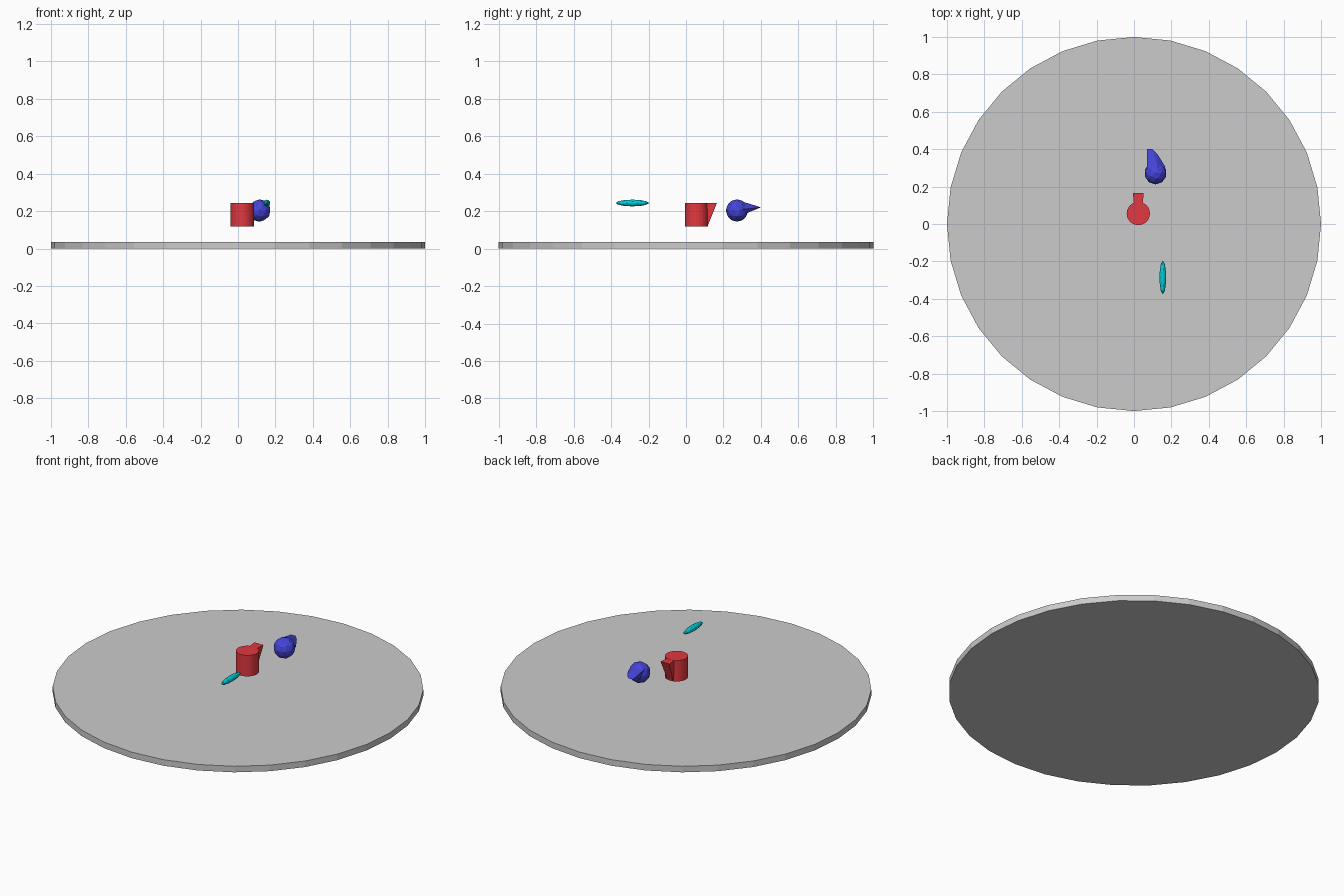
import bpy, bmesh
from mathutils import Vector

if "Cube" in bpy.data.objects:
    bpy.data.objects.remove(bpy.data.objects["Cube"])


def colour(obj, name, rgb):
    mat = bpy.data.materials.new(name)
    mat.diffuse_color = (*rgb, 1)
    mat.use_nodes = True
    mat.node_tree.nodes["Principled BSDF"].inputs["Base Color"].default_value = mat.diffuse_color
    obj.data.materials.append(mat)


def cylinder(name, centre, radius, depth, sides=32):
    bpy.ops.mesh.primitive_cylinder_add(vertices=sides, radius=radius, depth=depth, location=centre)
    obj = bpy.context.object
    obj.name = name
    return obj


def ellipsoid(name, centre, radii):
    bpy.ops.mesh.primitive_ico_sphere_add(subdivisions=2, radius=1, location=centre)
    obj = bpy.context.object
    obj.name = name
    obj.scale = radii
    return obj


def hull(name, points):
    bm = bmesh.new()
    for p in points:
        bm.verts.new(Vector(p))
    bmesh.ops.convex_hull(bm, input=bm.verts[:])
    bmesh.ops.recalc_face_normals(bm, faces=bm.faces[:])
    mesh = bpy.data.meshes.new(name)
    bm.to_mesh(mesh)
    bm.free()
    obj = bpy.data.objects.new(name, mesh)
    bpy.context.collection.objects.link(obj)
    return obj


RED, BLUE, TEAL = (0.75, 0.04, 0.05), (0.06, 0.06, 0.7), (0.0, 0.6, 0.65)

# Base disc
cylinder("base_disc", (0, 0, 0.018), 1.0, 0.036)

# Red jug with tapered spout
jug = cylinder("red_jug", (0.023, 0.056, 0.181), 0.062, 0.125)
spout = hull("red_spout", [
    (0.023 + s * w, y, z) for s in (-1, 1) for w, y, z in
    ((0.022, 0.09, 0.243), (0.029, 0.165, 0.243), (0.018, 0.08, 0.119), (0.019, 0.115, 0.119))])
for o in (jug, spout):
    colour(o, "red", RED)

# Blue ball with flattened wedge
ball = ellipsoid("blue_ball", (0.115, 0.272, 0.203), (0.06, 0.06, 0.06))
wedge = hull("blue_wedge", [
    (0.07, 0.40, 0.22), (0.098, 0.40, 0.22), (0.124, 0.376, 0.217),
    (0.07, 0.28, 0.24), (0.13, 0.28, 0.257), (0.168, 0.305, 0.21),
    (0.08, 0.315, 0.19), (0.145, 0.315, 0.185)])
for o in (ball, wedge):
    colour(o, "blue", BLUE)

# Teal sliver
colour(ellipsoid("teal_sliver", (0.154, -0.286, 0.243), (0.018, 0.09, 0.018)), "teal", TEAL)
